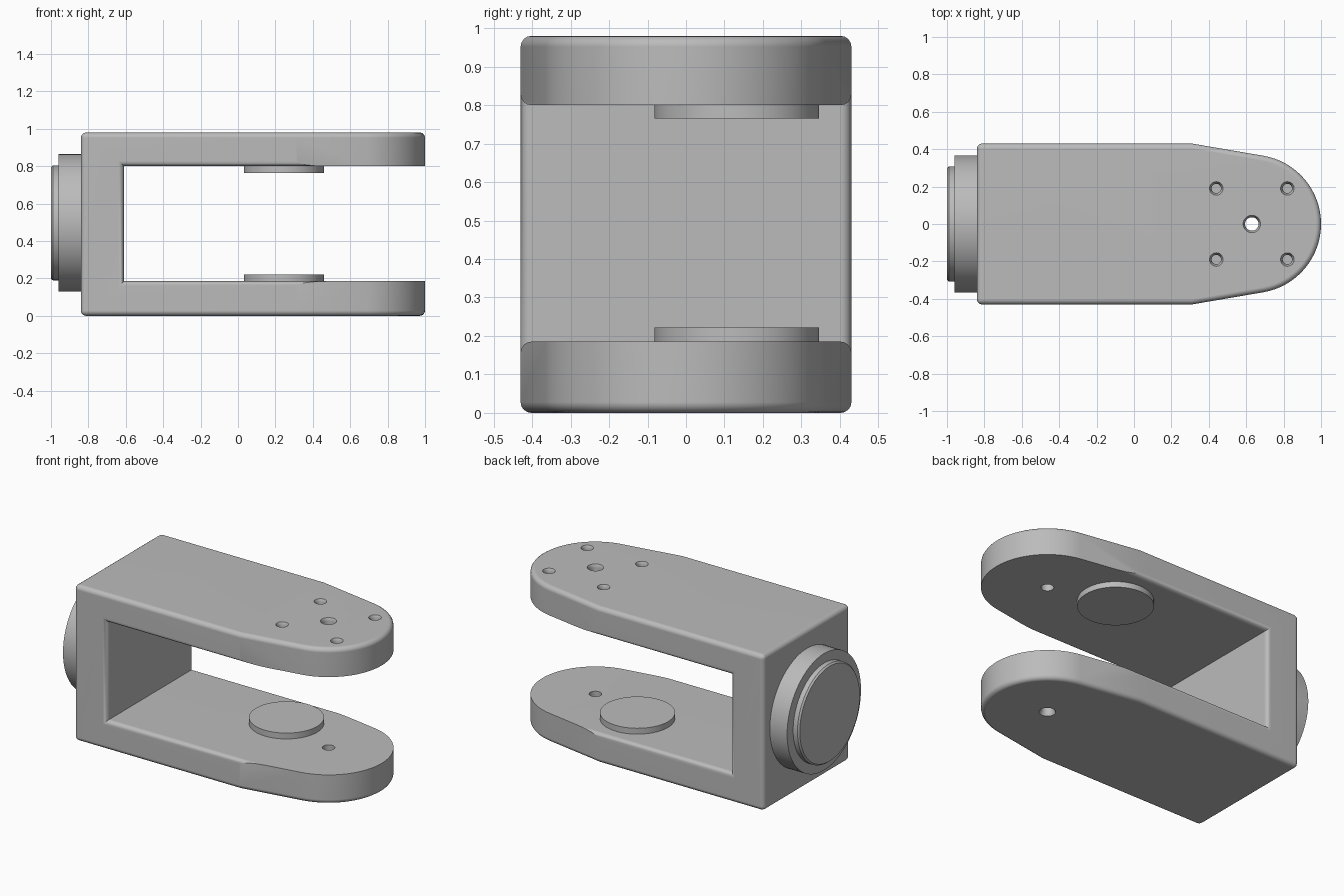
import bpy, bmesh, math
from mathutils import Matrix, Vector

cube = bpy.data.objects.get("Cube")
if cube:
    bpy.data.objects.remove(cube, do_unlink=True)

# Single grey material
grey = bpy.data.materials.new("plain_grey")
grey.use_nodes = True
colour = (0.5, 0.5, 0.5, 1)
grey.diffuse_color = colour
grey.node_tree.nodes["Principled BSDF"].inputs["Base Color"].default_value = colour

HEIGHT, LOW, HIGH = 0.98, 0.185, 0.80       # total height, slot floor, slot ceiling
BACK, WALL, BEND, HALF = -0.84, -0.61, 0.31, 0.43
NOSE_X, NOSE_R = 0.63, 0.37


def make_object(name, bm):
    bmesh.ops.remove_doubles(bm, verts=bm.verts, dist=1e-5)
    bmesh.ops.recalc_face_normals(bm, faces=bm.faces)
    mesh = bpy.data.meshes.new(name)
    bm.to_mesh(mesh)
    bm.free()
    mesh.materials.append(grey)
    obj = bpy.data.objects.new(name, mesh)
    bpy.context.collection.objects.link(obj)
    return obj


def smooth(obj):
    bpy.ops.object.select_all(action="DESELECT")
    obj.select_set(True)
    bpy.context.view_layer.objects.active = obj
    bpy.ops.object.shade_smooth_by_angle(angle=math.radians(30))


def lathe(bm, profile, matrix, sides=48):
    """Closed turned solid from (radius, height) points about local z."""
    rings = []
    for r, h in profile:
        rings.append([bm.verts.new(matrix @ Vector((r * math.cos(a), r * math.sin(a), h)))
                      for a in (math.tau * i / sides for i in range(sides))])
    for lower, upper in zip(rings, rings[1:]):
        for i in range(sides):
            j = (i + 1) % sides
            bm.faces.new((lower[i], lower[j], upper[j], upper[i]))
    bm.faces.new(rings[0])
    bm.faces.new(rings[-1])


def turned(name, profile, matrix, sides=64):
    bm = bmesh.new()
    lathe(bm, profile, matrix, sides)
    obj = make_object(name, bm)
    smooth(obj)
    return obj


# Fork body: block with a slot, tapering to a round nose on each arm
bm = bmesh.new()


def face(points):
    bm.faces.new([bm.verts.new(p) for p in points])


steps = 32
nose = [(BEND, -HALF)]
for i in range(steps + 1):
    a = math.radians(-80 + 160 * i / steps)
    nose.append((NOSE_X + NOSE_R * math.cos(a), NOSE_R * math.sin(a)))
nose.append((BEND, HALF))

for outer, inner in ((0, LOW), (HEIGHT, HIGH)):
    face([(x, y, outer) for x, y in nose + [(BACK, HALF), (BACK, -HALF)]])
    face([(x, y, inner) for x, y in nose + [(WALL, HALF), (WALL, -HALF)]])
    for (xa, ya), (xb, yb) in zip(nose, nose[1:]):
        face([(xa, ya, outer), (xb, yb, outer), (xb, yb, inner), (xa, ya, inner)])
for y in (-HALF, HALF):
    face([(x, y, z) for x, z in ((BACK, 0), (BEND, 0), (BEND, LOW), (WALL, LOW),
                                 (WALL, HIGH), (BEND, HIGH), (BEND, HEIGHT), (BACK, HEIGHT))])
for x, bottom, top in ((BACK, 0, HEIGHT), (WALL, LOW, HIGH)):
    face([(x, -HALF, bottom), (x, HALF, bottom), (x, HALF, top), (x, -HALF, top)])
bmesh.ops.remove_doubles(bm, verts=bm.verts, dist=1e-5)
bmesh.ops.recalc_face_normals(bm, faces=bm.faces)


def rounded(edge):
    """Convex corners, except the inner rim of the nose."""
    inside = all(LOW - 0.01 < v.co.z < HIGH + 0.01 for v in edge.verts)
    on_nose = max(v.co.x for v in edge.verts) > BEND + 0.01
    return edge.calc_face_angle_signed() > 0.5 and not (inside and on_nose)


bmesh.ops.bevel(bm, geom=[e for e in bm.edges if rounded(e)], offset=0.028,
                offset_type="OFFSET", segments=4, profile=0.5,
                affect="EDGES", clamp_overlap=False)
body = make_object("fork_body", bm)

# Countersunk bores: pivot through both arms, four blind screw holes on top
bm = bmesh.new()
through = [(0.052, HEIGHT + 0.01), (0.036, HEIGHT - 0.02), (0.036, HIGH - 0.03)]
blind = [(0.042, HEIGHT + 0.01), (0.025, HEIGHT - 0.02), (0.025, HEIGHT - 0.12)]
lathe(bm, through, Matrix.Translation((NOSE_X, 0, 0)), 32)
lathe(bm, [(r, HEIGHT - z) for r, z in through[:2]] + [(0.036, LOW + 0.03)],
      Matrix.Translation((NOSE_X, 0, 0)), 32)
for dx in (-0.19, 0.19):
    for dy in (-0.19, 0.19):
        lathe(bm, blind, Matrix.Translation((NOSE_X + dx, dy, 0)), 32)
cutter = make_object("hole_cutter", bm)
cutter.hide_render = True

cut = body.modifiers.new("holes", "BOOLEAN")
cut.operation = "DIFFERENCE"
cut.solver = "EXACT"
cut.object = cutter
bpy.context.view_layer.update()
evaluated = body.evaluated_get(bpy.context.evaluated_depsgraph_get())
cut_mesh = bpy.data.meshes.new_from_object(evaluated)
body.modifiers.clear()
body.data = cut_mesh
bpy.data.objects.remove(cutter, do_unlink=True)
smooth(body)
weighted = body.modifiers.new("clean_shading", "WEIGHTED_NORMAL")
weighted.keep_sharp = True

# Round pads facing each other inside the slot
pad_place = Matrix.Translation((0.245, 0.132, 0))
turned("lower_pad", [(0.214, LOW - 0.01), (0.214, 0.222)], pad_place)
turned("upper_pad", [(0.214, 0.765), (0.214, HIGH + 0.01)], pad_place)

# Stepped round boss on the rear wall, axis along x
boss_place = Matrix.Translation((0, 0, 0.497)) @ Matrix.Rotation(math.radians(90), 4, "Y")
turned("boss_flange", [(0.367, -0.96), (0.367, BACK + 0.01)], boss_place)
turned("boss_cap", [(0.298, -1.0), (0.307, -0.99), (0.307, -0.95)], boss_place)
